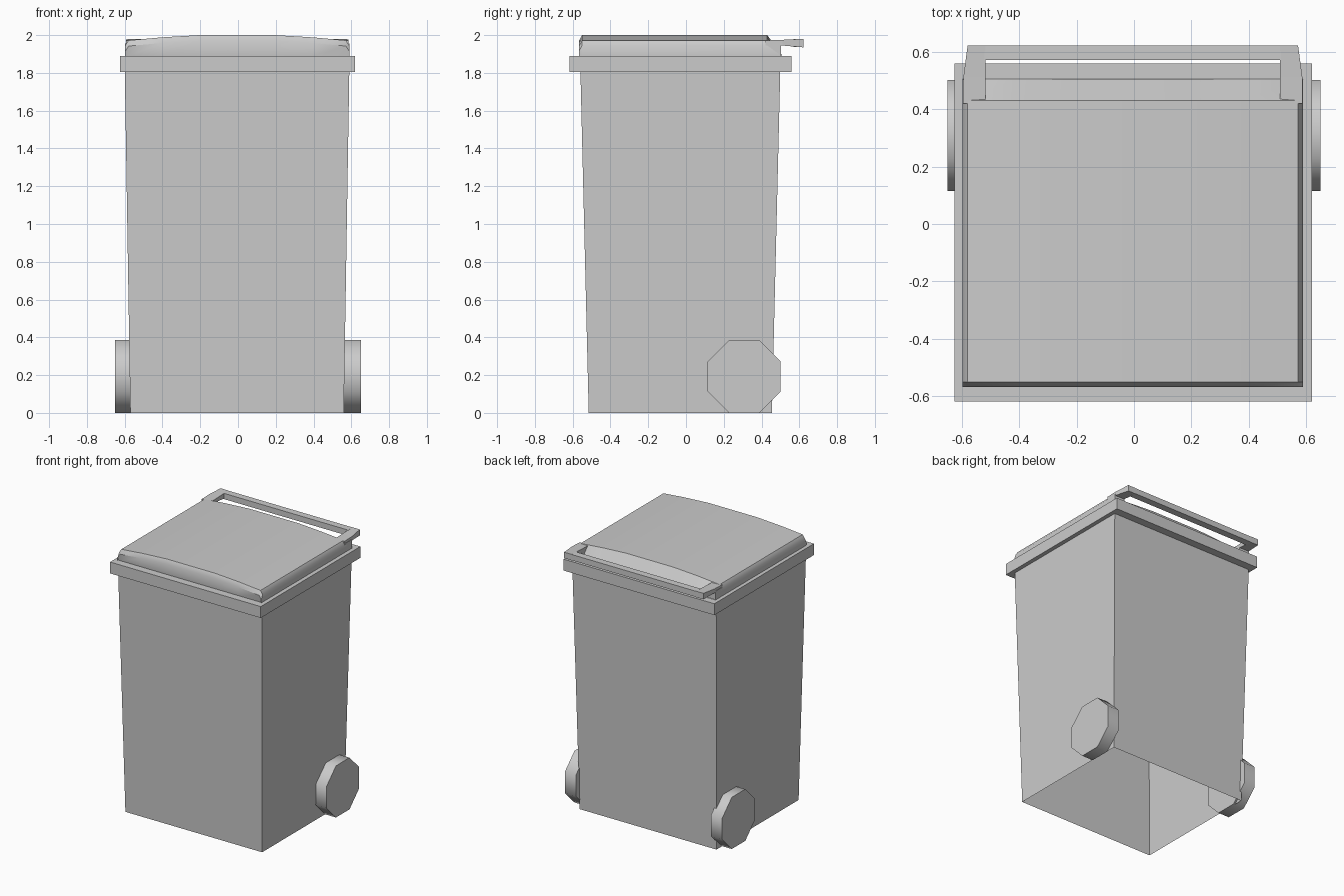
import bpy, bmesh
from math import radians, pi, cos
from mathutils import Matrix

cube = bpy.data.objects.get("Cube")
if cube:
    bpy.data.objects.remove(cube, do_unlink=True)

GREY = (0.6, 0.6, 0.6, 1)
plastic = bpy.data.materials.new("grey_plastic")
plastic.use_nodes = True
plastic.diffuse_color = GREY
plastic.node_tree.nodes["Principled BSDF"].inputs["Base Color"].default_value = GREY


def finish(name, bm, smooth=None):
    """Turn a bmesh into a named object, optionally smooth shaded."""
    bmesh.ops.recalc_face_normals(bm, faces=bm.faces)
    mesh = bpy.data.meshes.new(name)
    bm.to_mesh(mesh)
    bm.free()
    mesh.materials.append(plastic)
    obj = bpy.data.objects.new(name, mesh)
    bpy.context.collection.objects.link(obj)
    if smooth:
        bpy.ops.object.select_all(action='DESELECT')
        obj.select_set(True)
        bpy.context.view_layer.objects.active = obj
        bpy.ops.object.shade_smooth_by_angle(angle=radians(smooth))
    return obj


def rect(x0, x1, y0, y1, z):
    return [(x0, y0, z), (x1, y0, z), (x1, y1, z), (x0, y1, z)]


def loft(bm, rings, closed_ring=True, caps=False, loop=False):
    """Bridge rings of equal length with quads."""
    rows = [[bm.verts.new(p) for p in ring] for ring in rings]
    n = len(rows[0])
    pairs = list(zip(rows, rows[1:])) + ([(rows[-1], rows[0])] if loop else [])
    for a, b in pairs:
        for i in range(n if closed_ring else n - 1):
            j = (i + 1) % n
            bm.faces.new((a[i], a[j], b[j], b[i]))
    if caps:
        bm.faces.new(rows[0])
        bm.faces.new(rows[-1])


# Tapered body, open underneath
bm = bmesh.new()
loft(bm, [rect(-0.57, 0.56, -0.515, 0.455, 0), rect(-0.6, 0.59, -0.56, 0.5, 1.85)])
finish("body", bm)

# Rim collar
bm = bmesh.new()
outer, inner = (-0.625, 0.62, -0.617, 0.558), (-0.58, 0.57, -0.54, 0.48)
loft(bm, [rect(*outer, 1.805), rect(*outer, 1.89),
          rect(*inner, 1.89), rect(*inner, 1.805)], loop=True)
finish("rim", bm)

# Arched lid: one half profile mirrored, then lofted front to back
half = [(0.593, 1.89), (0.593, 1.945), (0.575, 1.972), (0.4, 1.988), (0.2, 2.0)]
profile = [(-x, z) for x, z in half] + [(x, z) for x, z in reversed(half)]


def station(y, drop=0.0, inset=0.0):
    return [(x * (1 - inset) - 0.004, y, max(1.89, z - drop)) for x, z in profile]


bm = bmesh.new()
loft(bm, [station(-0.56, 0.2), station(-0.567, 0.03), station(-0.55),
          station(0.43), station(0.505, 0.1)], closed_ring=False)
bmesh.ops.remove_doubles(bm, verts=bm.verts, dist=0.0005)
finish("lid", bm, 35)

# Handle arms, lid corner blocks and the grip bar behind the slot
for side, name in ((-1, "right"), (1, "left")):
    def across(a, b, y, z0, z1):
        return [(side * x - 0.004, y, z) for x, z in ((a, z0), (b, z0), (b, z1), (a, z1))]
    bm = bmesh.new()
    loft(bm, [across(0.512, 0.59, 0.42, 1.945, 1.972), across(0.512, 0.59, 0.51, 1.945, 1.975),
              across(0.512, 0.575, 0.622, 1.935, 1.98)], caps=True)
    finish("handle_arm_" + name, bm)
    bm = bmesh.new()
    loft(bm, [across(0.512, 0.593, y, 1.89, 1.955) for y in (0.42, 0.503)], caps=True)
    finish("lid_corner_" + name, bm)

    # Eight-sided wheel
    bm = bmesh.new()
    r = 0.193 / cos(pi / 8)
    bmesh.ops.create_cone(bm, cap_ends=True, segments=8, radius1=r, radius2=r, depth=0.092,
                          matrix=Matrix.Translation((side * 0.604, 0.308, 0.193))
                          @ Matrix.Rotation(pi / 2, 4, 'Y') @ Matrix.Rotation(pi / 8, 4, 'Z'))
    finish("wheel_" + name, bm, 50)

bm = bmesh.new()
loft(bm, [rect(-0.52, 0.512, 0.57, 0.622, z) for z in (1.936, 1.979)], caps=True)
finish("handle_bar", bm)
